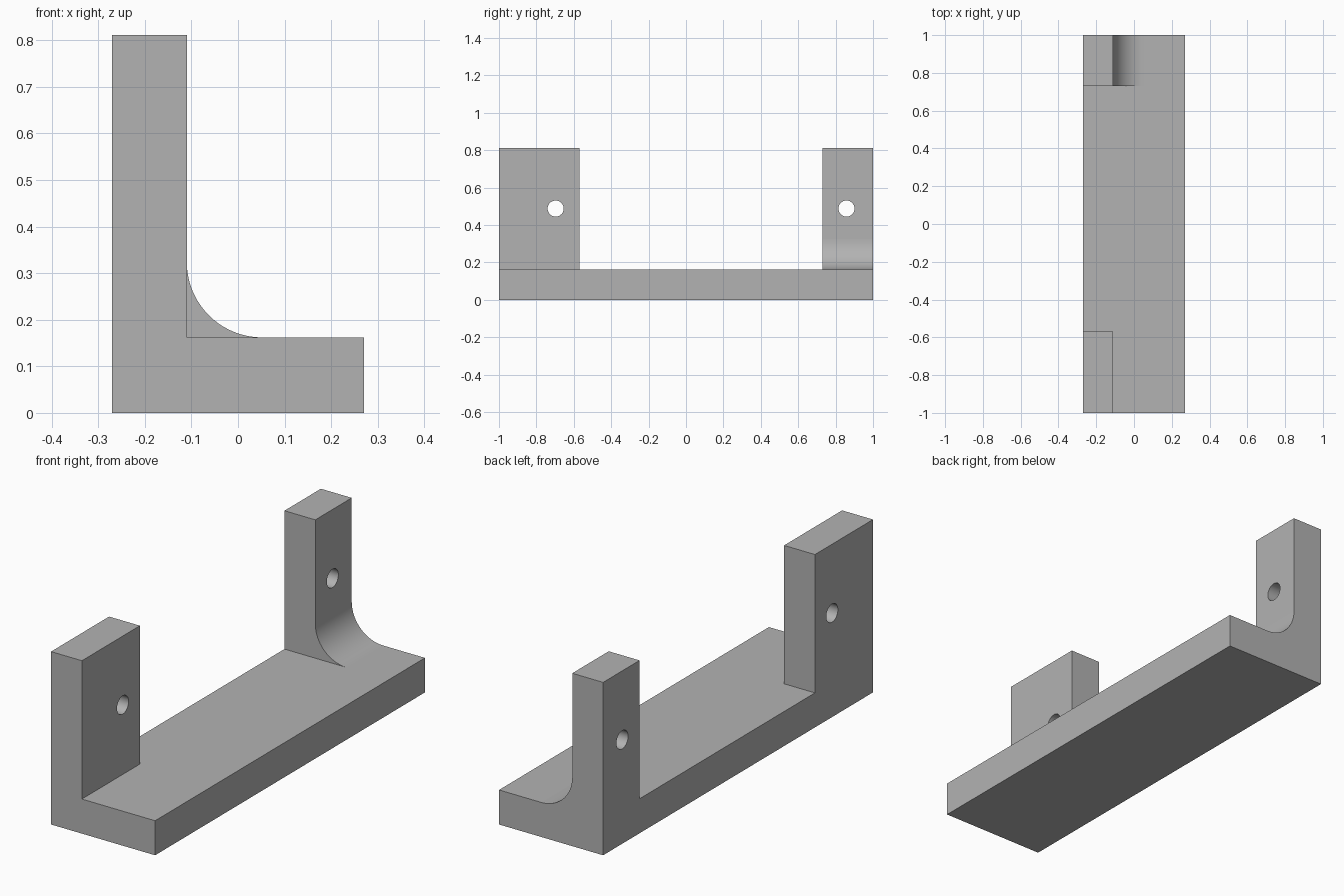
import bpy
import bmesh
import math
from mathutils import Matrix

if "Cube" in bpy.data.objects:
    bpy.data.objects.remove(bpy.data.objects["Cube"], do_unlink=True)

# Main dimensions
HALF_WIDTH, HALF_LENGTH = 0.27, 1.0
INNER_X = -0.11
BASE_TOP, TOP = 0.162, 0.811
FILLET = 0.162
HOLE_RADIUS, HOLE_Z = 0.043, 0.488

grey = bpy.data.materials.new("plain grey")
grey.use_nodes = True
colour = (0.45, 0.45, 0.45, 1)
grey.diffuse_color = colour
grey.node_tree.nodes["Principled BSDF"].inputs["Base Color"].default_value = colour


def add_object(name, bm):
    bmesh.ops.recalc_face_normals(bm, faces=bm.faces)
    mesh = bpy.data.meshes.new(name)
    bm.to_mesh(mesh)
    bm.free()
    mesh.materials.append(grey)
    obj = bpy.data.objects.new(name, mesh)
    bpy.context.collection.objects.link(obj)
    return obj


def prism(name, profile, y0, y1):
    """Extrude an x-z profile along y."""
    bm = bmesh.new()
    face = bm.faces.new([bm.verts.new((x, y0, z)) for x, z in profile])
    moved = bmesh.ops.extrude_face_region(bm, geom=[face])["geom"]
    verts = [v for v in moved if isinstance(v, bmesh.types.BMVert)]
    bmesh.ops.translate(bm, verts=verts, vec=(0, y1 - y0, 0))
    # extrusion may leave the starting cap in place or drop it
    bmesh.ops.holes_fill(bm, edges=bm.edges)
    return add_object(name, bm)


def rod(name, y):
    """Drill cutter running along x."""
    bm = bmesh.new()
    matrix = Matrix.Translation((-0.19, y, HOLE_Z)) @ Matrix.Rotation(math.pi / 2, 4, "Y")
    bmesh.ops.create_cone(bm, cap_ends=True, segments=40, radius1=HOLE_RADIUS,
                          radius2=HOLE_RADIUS, depth=0.4, matrix=matrix)
    return add_object(name, bm)


def combine(target, tool, operation):
    mod = target.modifiers.new(operation.lower(), "BOOLEAN")
    mod.operation = operation
    mod.solver = "EXACT"
    mod.object = tool
    bpy.context.view_layer.objects.active = target
    bpy.ops.object.modifier_apply(modifier=mod.name)
    bpy.data.objects.remove(tool, do_unlink=True)


# Base plate
bracket = prism("bracket", [(-HALF_WIDTH, 0), (HALF_WIDTH, 0),
                            (HALF_WIDTH, BASE_TOP), (-HALF_WIDTH, BASE_TOP)],
                -HALF_LENGTH, HALF_LENGTH)

# Wide square-cornered front upright
front = [(-HALF_WIDTH, BASE_TOP), (INNER_X, BASE_TOP), (INNER_X, TOP), (-HALF_WIDTH, TOP)]
combine(bracket, prism("front_upright", front, -HALF_LENGTH, -0.57), "UNION")

# Narrow back upright with a concave fillet at its foot
steps = 20
arc = []
for i in range(steps + 1):
    a = math.pi / 2 * i / steps
    arc.append((INNER_X + FILLET * (1 - math.sin(a)),
                BASE_TOP + FILLET * (1 - math.cos(a))))
arc = arc[:-1] + [(INNER_X, BASE_TOP + FILLET)]
back = [(-HALF_WIDTH, BASE_TOP)] + arc + [(INNER_X, TOP), (-HALF_WIDTH, TOP)]
combine(bracket, prism("back_upright", back, 0.73, HALF_LENGTH), "UNION")

# Screw holes
for y in (-0.697, 0.858):
    combine(bracket, rod("drill", y), "DIFFERENCE")

# Smooth only the curved faces; planar ones stay flat
for poly in bracket.data.polygons:
    poly.use_smooth = max(abs(c) for c in poly.normal) < 0.9996
